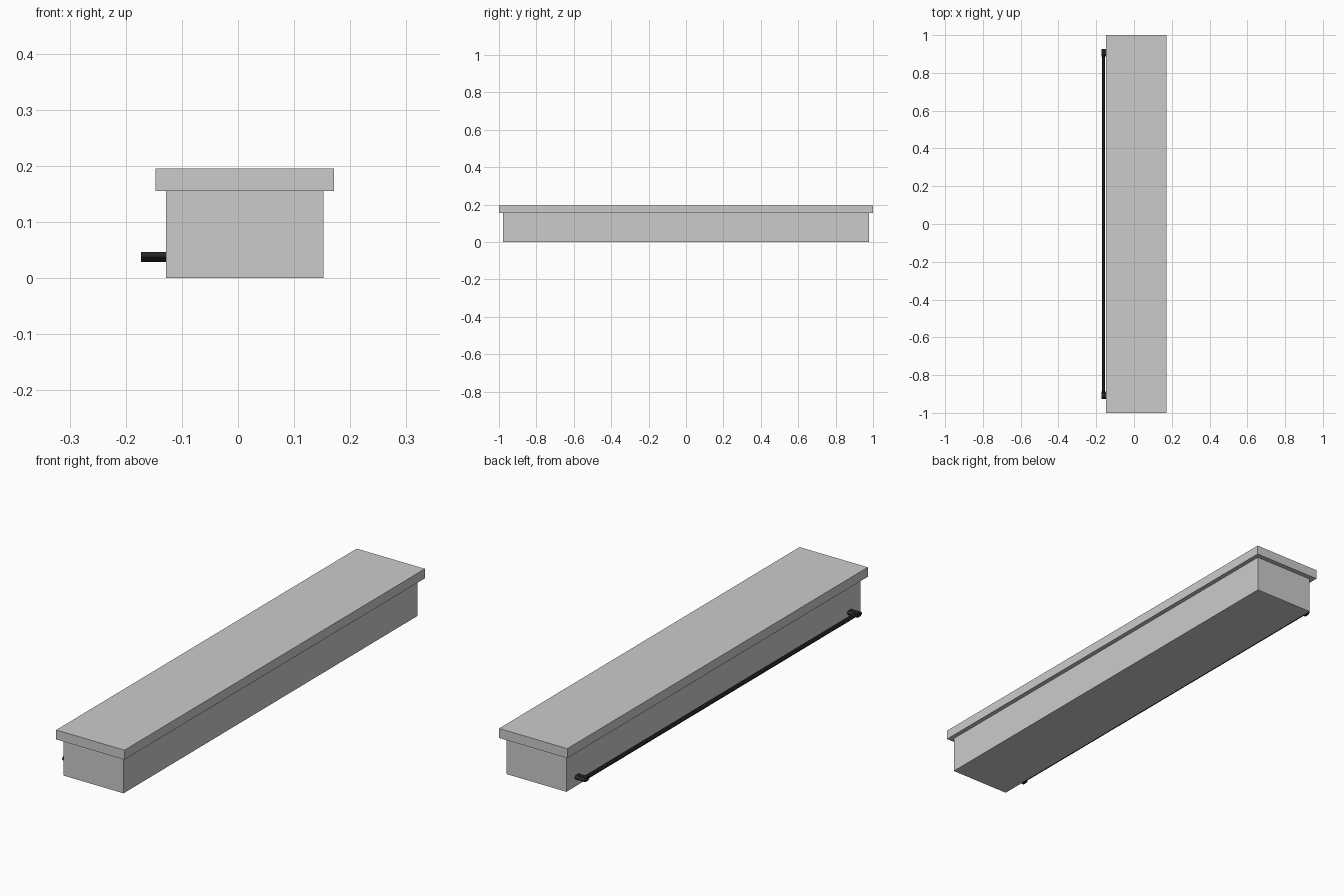
import bpy, bmesh
from mathutils import Vector

if "Cube" in bpy.data.objects:
    bpy.data.objects.remove(bpy.data.objects["Cube"])

dark = bpy.data.materials.new("dark_metal")
dark.diffuse_color = (0.02, 0.02, 0.022, 1)
dark.use_nodes = True
dark.node_tree.nodes["Principled BSDF"].inputs["Base Color"].default_value = dark.diffuse_color


def make_object(name, bm, mat=None):
    bmesh.ops.recalc_face_normals(bm, faces=bm.faces)
    mesh = bpy.data.meshes.new(name)
    bm.to_mesh(mesh)
    bm.free()
    obj = bpy.data.objects.new(name, mesh)
    bpy.context.collection.objects.link(obj)
    if mat:
        mesh.materials.append(mat)
    return obj


def box(name, lo, hi):
    bm = bmesh.new()
    bmesh.ops.create_cube(bm, size=1)
    lo, hi = Vector(lo), Vector(hi)
    for v in bm.verts:
        v.co = (lo + hi) / 2 + v.co * (hi - lo)
    return make_object(name, bm)


def prism(name, profile, sweep):
    """Extrude a closed profile of 3D points along a vector."""
    bm = bmesh.new()
    face = bm.faces.new([bm.verts.new(p) for p in profile])
    geom = bmesh.ops.extrude_face_region(bm, geom=[face], use_keep_orig=True)["geom"]
    moved = [g for g in geom if isinstance(g, bmesh.types.BMVert)]
    bmesh.ops.translate(bm, verts=moved, vec=sweep)
    return make_object(name, bm, dark)


def hexagon(half_width, half_height):
    w, h = half_width, half_height
    return [(w, 0), (w / 2, h), (-w / 2, h), (-w, 0), (-w / 2, -h), (w / 2, -h)]


# Wall body and overhanging cap slab
box("wall_body", (-0.128, -0.979, 0), (0.152, 0.979, 0.155))
box("wall_cap", (-0.147, -1, 0.155), (0.171, 1, 0.195))

# Long rail along the left side, held by a flattened bracket at each end
rail_x, rail_z = -0.161, 0.0375
prism("rail", [(rail_x + a, -0.905, rail_z + b) for a, b in hexagon(0.0085, 0.0075)],
      (0, 1.81, 0))
for side, label in ((-1, "front"), (1, "back")):
    prism(label + "_bracket",
          [(-0.173, side * 0.907 + a, rail_z + b) for a, b in hexagon(0.0195, 0.009)],
          (0.047, 0, 0))
